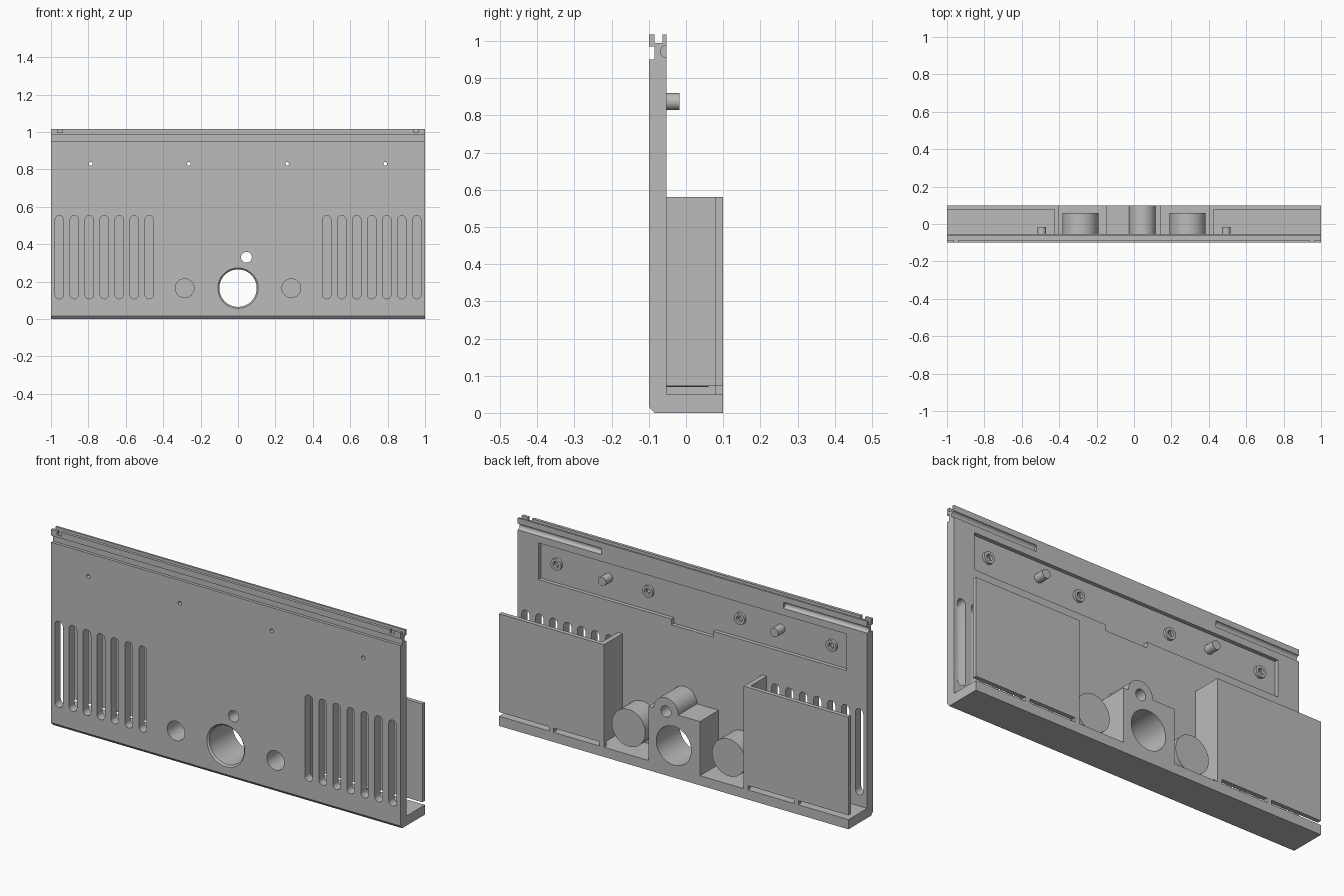
import bpy, bmesh, math

if "Cube" in bpy.data.objects:
    bpy.data.objects.remove(bpy.data.objects["Cube"])

grey = bpy.data.materials.new("grey plastic")
grey.diffuse_color = (0.5, 0.5, 0.5, 1)
grey.use_nodes = True
grey.node_tree.nodes["Principled BSDF"].inputs["Base Color"].default_value = grey.diffuse_color


def circle(cx, cz, r, n=40, a0=0.0, a1=2 * math.pi):
    """Points of a circle, or of an arc including both ends."""
    full = abs(a1 - a0) > 6.28
    m = n if full else n - 1
    return [(cx + r * math.cos(a0 + (a1 - a0) * i / m),
             cz + r * math.sin(a0 + (a1 - a0) * i / m)) for i in range(n)]


def rect(x0, x1, z0, z1):
    return [(x0, z0), (x1, z0), (x1, z1), (x0, z1)]


def slot(cx, z0, z1, r):
    return (circle(cx, z1 - r, r, 13, 0, math.pi)
            + circle(cx, z0 + r, r, 13, math.pi, 2 * math.pi - 1e-6))


def prism(name, outlines, a, b, axis="y", end=None):
    """Extrude outlines from a to b; along y they are (x, z), along x they are (y, z)."""
    bm = bmesh.new()
    for pts in outlines:
        place = (lambda p, t: (p[0], t, p[1])) if axis == "y" else (lambda p, t: (t, p[0], p[1]))
        lo = [bm.verts.new(place(p, a)) for p in pts]
        hi = [bm.verts.new(place(p, b)) for p in (end or pts)]
        n = len(pts)
        bm.faces.new(lo)
        bm.faces.new(hi[::-1])
        for i in range(n):
            j = (i + 1) % n
            bm.faces.new((lo[j], lo[i], hi[i], hi[j]))
    bmesh.ops.recalc_face_normals(bm, faces=bm.faces[:])
    me = bpy.data.meshes.new(name)
    bm.to_mesh(me)
    bm.free()
    me.materials.append(grey)
    ob = bpy.data.objects.new(name, me)
    bpy.context.collection.objects.link(ob)
    return ob


def cut(target, *args, **kw):
    """Subtract a prism from the target and throw the cutter away."""
    tool = prism("cutter", *args, **kw)
    tool.hide_render = True
    mod = target.modifiers.new("cut", "BOOLEAN")
    mod.operation, mod.solver, mod.object = "DIFFERENCE", "EXACT", tool
    bpy.context.view_layer.objects.active = target
    bpy.ops.object.modifier_apply(modifier=mod.name)
    bpy.data.objects.remove(tool)


F, B, BACK = -0.1, -0.053, 0.1      # panel front, panel back, rear of the base
FLOOR = B - 0.02                    # floor of the rear recess
SCREWS = (-0.787, -0.263, 0.263, 0.787)

# L-shaped panel and base, with the hooked top edge
panel = prism("panel", [[
    (-0.085, 0), (BACK, 0), (BACK, 0.05), (B, 0.05), (B, 1.017), (-0.063, 1.017),
    (-0.063, 0.995), (-0.085, 0.995), (-0.085, 1.017), (F, 1.017), (F, 0.985),
    (-0.085, 0.985), (-0.085, 0.95), (F, 0.95), (F, 0.017)]], -1, 1, "x")

# vent slots
cut(panel, [slot(s * (0.475 + 0.08 * i), 0.108, 0.553, 0.0225)
            for s in (-1, 1) for i in range(7)], F - 0.05, B + 0.02)
# rear recess with a central finger notch
cut(panel, [[(-0.88, 0.73), (-0.12, 0.73), (-0.12, 0.7), (0.12, 0.7), (0.12, 0.73),
             (0.88, 0.73), (0.88, 0.92), (-0.88, 0.92)]], FLOOR, B + 0.05)
# screw holes
cut(panel, [circle(x, 0.83, 0.01, 16) for x in SCREWS], F - 0.05, B)
# round grooves behind the top edge
for x0, x1 in ((-1.05, -0.52), (0.52, 1.05)):
    cut(panel, [circle(B, 0.972, 0.016, 24)], x0, x1, "x")
# notches in the front lip
cut(panel, [rect(s * 0.952 - 0.0125, s * 0.952 + 0.0125, 0.998, 1.05)
            for s in (-1, 1)], F - 0.05, -0.08)
# side openings and cable opening
cut(panel, [circle(s * 0.285, 0.165, 0.05) for s in (-1, 1)]
    + [circle(0.045, 0.33, 0.029, 32)], F - 0.05, B + 0.02)
cut(panel, [circle(0, 0.165, 0.1, 48)], F - 0.05, B + 0.02)
# bevelled rim of the large opening
cut(panel, [circle(0, 0.165, 0.109, 48)], F - 0.001, F + 0.009,
    end=circle(0, 0.165, 0.099, 48))

# central block with its rounded cable guide
block = prism("center_block", [
    [(-0.15, 0.05), (0.145, 0.05), (0.145, 0.33)]
    + circle(0.045, 0.33, 0.071, 25, 0, math.pi) + [(-0.15, 0.33)]], B, BACK)
cut(block, [circle(0, 0.165, 0.1, 48)], B - 0.05, BACK + 0.05)
cut(block, [circle(0.045, 0.33, 0.029, 32)], B - 0.05, BACK + 0.05)

smooth = [panel, block]
for s, side in ((-1, "left"), (1, "right")):
    # round housings behind the side openings
    housing = prism(side + "_housing", [circle(s * 0.287, 0.165, 0.096, 48)], B, 0.06)
    cut(housing, [circle(s * 0.285, 0.165, 0.05)], B - 0.05, 0.045)
    # duct cover: rear plate with an inner wall, open at the top and the outside
    cover = [(s * 0.4, B), (s * 0.425, B), (s * 0.425, 0.078), (s, 0.078),
             (s, BACK), (s * 0.4, BACK)]
    duct = prism(side + "_duct_cover", [cover], 0.072, 0.58)
    for v in duct.data.vertices:        # stand the plan outline upright
        x, y, z = v.co
        v.co = (x, z, y)
    bm = bmesh.new()
    bm.from_mesh(duct.data)
    bmesh.ops.recalc_face_normals(bm, faces=bm.faces[:])
    bm.to_mesh(duct.data)
    bm.free()
    # small feet holding the cover above the base
    prism(side + "_cover_feet", [rect(s * c - 0.0125, s * c + 0.0125, 0.05, 0.072)
                                 for c in (0.4125, 0.7)], 0.078, BACK)
    # locating peg
    peg = prism(side + "_peg", [circle(s * 0.493, 0.837, 0.023, 28)], FLOOR, -0.017)
    smooth += [housing, peg]

# screw bosses in the recess
for i, x in enumerate(SCREWS):
    boss = prism("screw_boss_%d" % (i + 1), [circle(x, 0.83, 0.03, 28)], FLOOR, B - 0.006)
    cut(boss, [circle(x, 0.83, 0.016, 20)], FLOOR - 0.05, B + 0.05)
    smooth.append(boss)

bpy.ops.object.select_all(action="DESELECT")
for ob in smooth:
    ob.select_set(True)
bpy.context.view_layer.objects.active = panel
bpy.ops.object.shade_smooth_by_angle(angle=math.radians(30))
